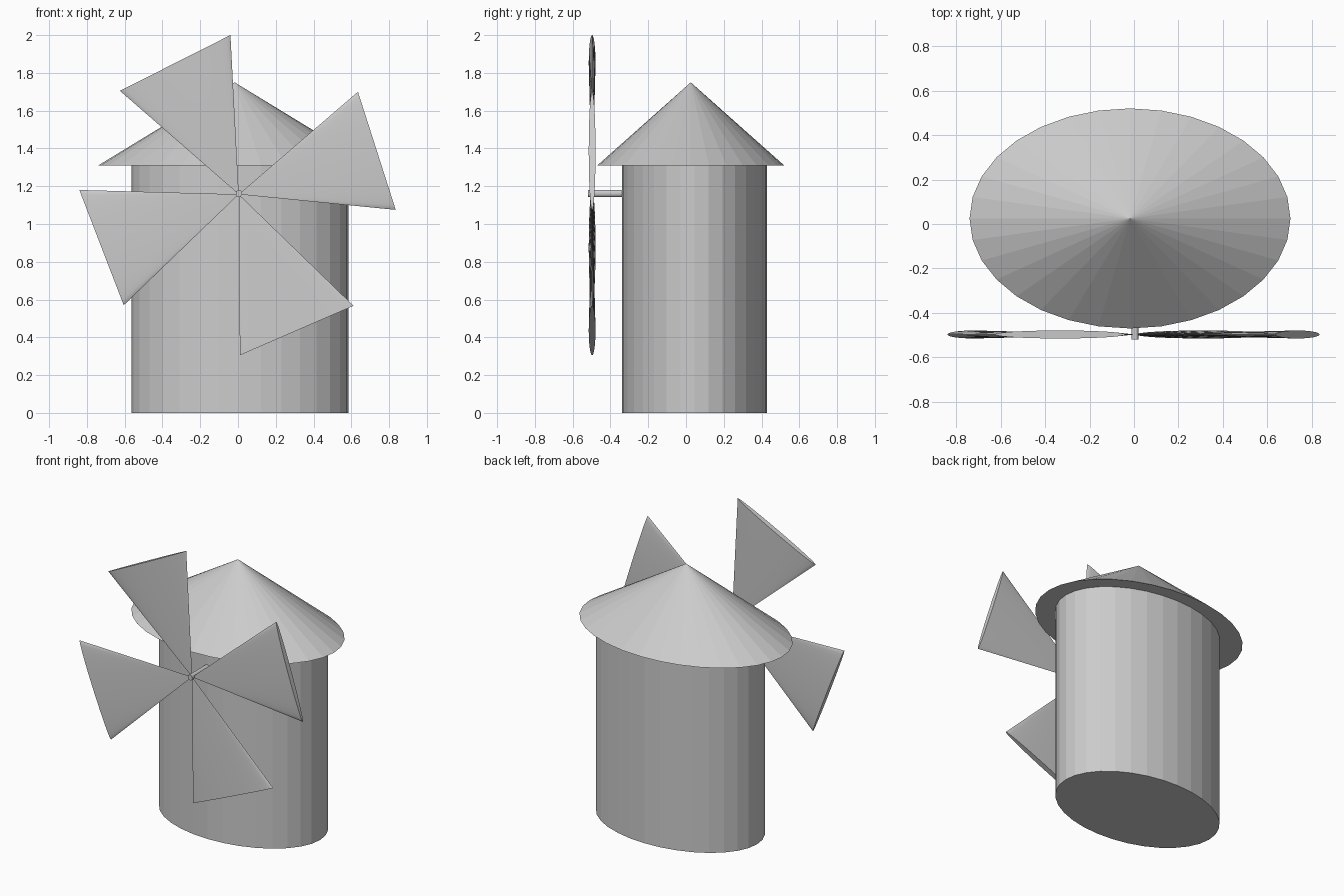
import bpy
from mathutils import Matrix, Vector

cube = bpy.data.objects.get("Cube")
if cube:
    bpy.data.objects.remove(cube, do_unlink=True)

# One plain grey for the whole mill
grey = bpy.data.materials.new("plain_grey")
grey.use_nodes = True
colour = (0.6, 0.6, 0.6, 1)
grey.diffuse_color = colour
grey.node_tree.nodes["Principled BSDF"].inputs["Base Color"].default_value = colour


def finish(name, matrix):
    """Name the new primitive, shape its mesh and colour it."""
    obj = bpy.context.object
    obj.name = name
    obj.data.transform(matrix)
    obj.data.materials.append(grey)
    return obj


def placed(centre, size):
    return Matrix.Translation(centre) @ Matrix.Diagonal((*size, 1))


# Oval tower
bpy.ops.mesh.primitive_cylinder_add(vertices=32, radius=1, depth=1)
finish("tower", placed((0.01, 0.045, 0.655), (0.575, 0.385, 1.31)))

# Oval conical roof with a flat underside
bpy.ops.mesh.primitive_cone_add(vertices=32, radius1=1, radius2=0, depth=1)
finish("roof", placed((-0.018, 0.025, 1.53), (0.722, 0.495, 0.44)))

# Shaft from the tower wall through the hub
bpy.ops.mesh.primitive_cylinder_add(vertices=32, radius=1, depth=1)
turn = Matrix.Rotation(1.5708, 4, "X")
finish("sail_shaft", placed((0.005, -0.4, 1.162), (0.016, 0.24, 0.019)) @ turn)

# Sails: flattened cones with their points at the hub
hub = Vector((0.004, -0.497, 1.157))
half_thickness = 0.018
sail_tips = {
    "top_sail": ((-0.04, 2.0), (-0.625, 1.705)),
    "left_sail": ((0.835, 1.075), (0.635, 1.70)),
    "bottom_sail": ((0.01, 0.305), (0.612, 0.567)),
    "right_sail": ((-0.84, 1.18), (-0.605, 0.57)),
}
for name, tips in sail_tips.items():
    start, end = (Vector((x, hub.y, z)) for x, z in tips)
    middle = (start + end) / 2
    across = (end - start) / 2
    axis = hub - middle
    shape = Matrix((across, (0, half_thickness, 0), axis)).transposed().to_4x4()
    shape.translation = middle + axis / 2
    bpy.ops.mesh.primitive_cone_add(vertices=32, radius1=1, radius2=0, depth=1)
    finish(name, shape)
    bpy.ops.object.shade_smooth_by_angle()
